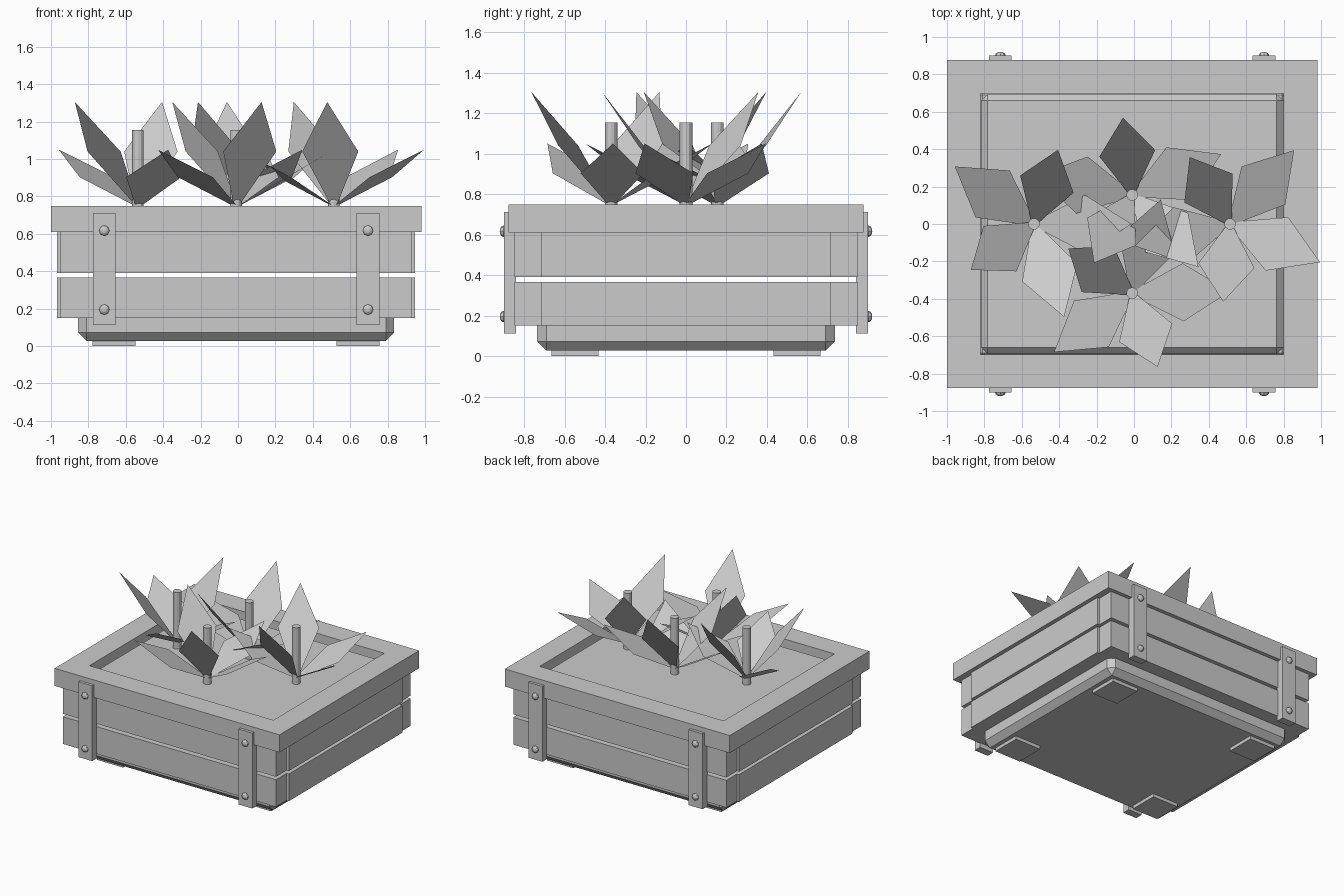
import bpy, bmesh, math
from mathutils import Vector, Matrix

cube = bpy.data.objects.get("Cube")
if cube:
    bpy.data.objects.remove(cube, do_unlink=True)

grey = bpy.data.materials.new("plain_grey")
grey.use_nodes = True
grey.diffuse_color = (0.6, 0.6, 0.6, 1)
grey.node_tree.nodes["Principled BSDF"].inputs["Base Color"].default_value = (0.6, 0.6, 0.6, 1)

CX = -0.01  # middle of the box along x


def finish(name, bm, closed=True):
    if closed:
        bmesh.ops.recalc_face_normals(bm, faces=bm.faces)
    mesh = bpy.data.meshes.new(name)
    bm.to_mesh(mesh)
    bm.free()
    mesh.materials.append(grey)
    obj = bpy.data.objects.new(name, mesh)
    bpy.context.collection.objects.link(obj)
    return obj


def box(name, x, y, z, bevel=0):
    """Box from (low, high) ranges, with optional chamfered edges."""
    bm = bmesh.new()
    bmesh.ops.create_cube(bm, size=1)
    size = Vector((r[1] - r[0] for r in (x, y, z)))
    mid = Vector((sum(r) / 2 for r in (x, y, z)))
    for v in bm.verts:
        v.co = v.co * size + mid
    if bevel:
        bmesh.ops.bevel(bm, geom=bm.edges[:], offset=bevel, segments=1,
                        affect='EDGES', profile=0.5)
    return finish(name, bm)


def around(mid, half):
    return (mid - half, mid + half)


def span(side, a, b):
    return tuple(sorted((side * a, side * b)))


# Top rim: a rectangular ring
bm = bmesh.new()
corners = []
for sx, sy in ((-1, -1), (1, -1), (1, 1), (-1, 1)):
    corners.append([bm.verts.new((CX + sx * hx, sy * hy, z)) for hx, hy, z in
                    ((0.99, 0.878, 0.61), (0.99, 0.878, 0.75),
                     (0.81, 0.697, 0.75), (0.81, 0.697, 0.61))])
for i in range(4):
    a, b = corners[i], corners[(i + 1) % 4]
    for j in range(4):
        k = (j + 1) % 4
        bm.faces.new((a[j], b[j], b[k], a[k]))
finish("top_rim", bm)

# Soil block and bottom tray
box("soil", around(CX, 0.809), around(0, 0.696), (0.42, 0.705), 0.037)
box("bottom_tray", around(CX, 0.845), around(0, 0.735), (0.027, 0.34), 0.045)

# Two rows of boards on every side
for row, z in (("lower", (0.15, 0.367)), ("upper", (0.39, 0.612))):
    for name, s in (("front", -1), ("back", 1)):
        box(f"{row}_{name}_board", around(CX, 0.938), span(s, 0.714, 0.847), z)
    for name, s in (("right", -1), ("left", 1)):
        x = tuple(CX + v for v in span(s, 0.83, 0.957))
        box(f"{row}_{name}_board", x, around(0, 0.714), z)

# Metal straps with domed bolts, and feet
for side, sx in (("right", -1), ("left", 1)):
    for end, sy in (("front", -1), ("back", 1)):
        x = CX + sx * 0.705
        box(f"{end}_{side}_strap", around(x, 0.061), span(sy, 0.84, 0.9), (0.112, 0.712))
        for level, z in (("lower", 0.195), ("upper", 0.617)):
            bm = bmesh.new()
            bmesh.ops.create_uvsphere(bm, u_segments=8, v_segments=6, radius=0.028)
            bmesh.ops.transform(
                bm, verts=bm.verts,
                matrix=Matrix.Translation((x, sy * 0.902, z))
                @ Matrix.Diagonal((1, 0.65, 1, 1))
                @ Matrix.Rotation(math.pi / 2, 4, 'X'))
            finish(f"{level}_{end}_{side}_bolt", bm)
        box(f"{end}_{side}_foot", around(CX + sx * 0.652, 0.115),
            around(sy * 0.549, 0.116), (0, 0.04))

# Petal outline as (distance out, half width, height)
LOW = ((0.0, 0.012, 0.745), (0.273, 0.155, 0.903), (0.523, 0, 1.05))
TALL = ((0.0, 0.012, 0.745), (0.224, 0.15, 1.04), (0.417, 0, 1.305))


def plant(name, x, y, turn):
    # Stem
    bm = bmesh.new()
    bmesh.ops.create_cone(bm, cap_ends=True, segments=12, radius1=0.031, radius2=0.031,
                          depth=0.465, matrix=Matrix.Translation((x, y, 0.9225)))
    finish(name + "_stem", bm)
    # Five petals, low and tall in turn
    bm = bmesh.new()
    for i in range(5):
        base, wide, tip = TALL if i % 2 else LOW
        m = Matrix.Translation((x, y, 0)) @ Matrix.Rotation(math.radians(turn + 72 * i), 4, 'Z')
        outline = [(base[0], -base[1], base[2]), (wide[0], -wide[1], wide[2]),
                   (tip[0], 0, tip[2]), (wide[0], wide[1], wide[2]),
                   (base[0], base[1], base[2])]
        bm.faces.new([bm.verts.new(m @ Vector(p)) for p in outline])
    finish(name + "_petals", bm, closed=False)


plant("right_plant", -0.535, 0, 0)
plant("left_plant", 0.513, 0, 49)
plant("front_plant", CX, -0.37, 73)
plant("back_plant", CX, 0.155, 24.7)
